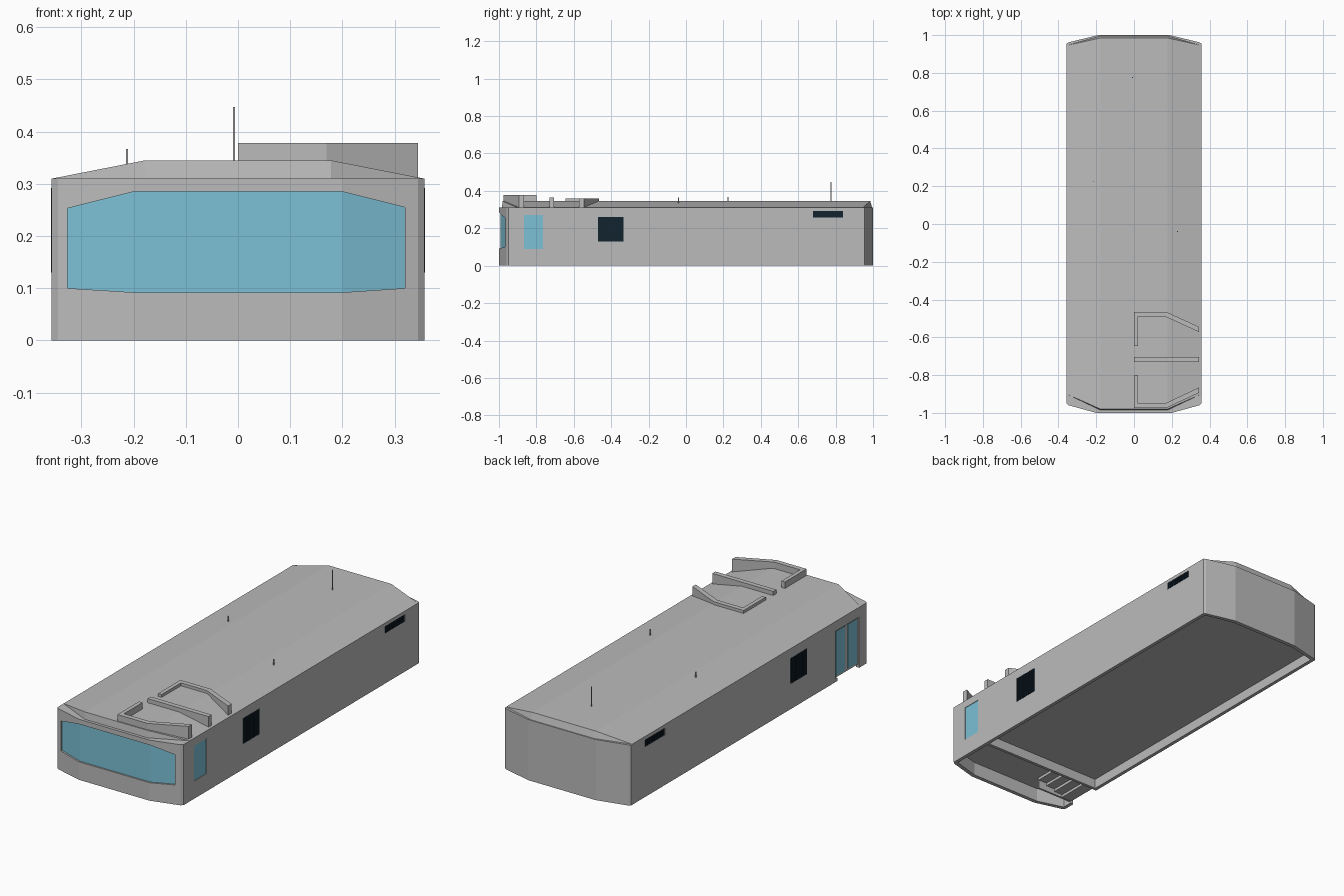
import bpy, bmesh
from mathutils import Vector

cube = bpy.data.objects.get("Cube")
if cube:
    bpy.data.objects.remove(cube, do_unlink=True)


def material(name, rgb):
    m = bpy.data.materials.new(name)
    m.use_nodes = True
    m.diffuse_color = (*rgb, 1)
    bsdf = next(n for n in m.node_tree.nodes if n.type == 'BSDF_PRINCIPLED')
    bsdf.inputs["Base Color"].default_value = (*rgb, 1)
    return m


GREY = material("body grey", (0.5, 0.5, 0.5))
GLASS = material("pale blue glass", (0.2, 0.53, 0.67))
DARK = material("grille navy", (0.006, 0.017, 0.028))


def finish(name, bm, mat):
    bmesh.ops.recalc_face_normals(bm, faces=bm.faces)
    me = bpy.data.meshes.new(name)
    bm.to_mesh(me)
    bm.free()
    me.materials.append(mat)
    ob = bpy.data.objects.new(name, me)
    bpy.context.collection.objects.link(ob)
    return ob


def prism(name, pts, lo, hi, mat=GREY, axis='z'):
    """Extrude a flat outline (xy for axis z, xz for axis y)."""
    place = (lambda p, d: (p[0], p[1], d)) if axis == 'z' else (lambda p, d: (p[0], d, p[1]))
    bm = bmesh.new()
    face = bm.faces.new([bm.verts.new(place(p, lo)) for p in pts])
    ext = bmesh.ops.extrude_face_region(bm, geom=[face])
    move = Vector(place((0, 0), hi - lo))
    bmesh.ops.translate(bm, vec=move, verts=[v for v in ext["geom"] if isinstance(v, bmesh.types.BMVert)])
    return finish(name, bm, mat)


def box(name, x, y, z, mat=GREY):
    return prism(name, [(x[0], y[0]), (x[1], y[0]), (x[1], y[1]), (x[0], y[1])], z[0], z[1], mat)


def cut(target, cutter):
    mod = target.modifiers.new("cut", 'BOOLEAN')
    mod.operation = 'DIFFERENCE'
    mod.solver = 'EXACT'
    mod.object = cutter
    bpy.context.view_layer.objects.active = target
    bpy.ops.object.modifier_apply(modifier=mod.name)
    bpy.data.objects.remove(cutter, do_unlink=True)


def mirrored(half):
    """Complete an outline given for +x, listed front to back."""
    return half + [(-x, y) for x, y in reversed(half)]


# Body walls
W = 0.357
body = prism("body", mirrored([(0.2, -1), (0.345, -0.96), (W, -0.95),
                               (W, 0.955), (0.345, 0.962), (0.19, 1)]), 0, 0.31)

# Hollow underside: long rear bay and front bay with a bulkhead between
R = W - 0.018
cut(body, prism("rear_bay", mirrored([(R, -0.7), (R, 0.945), (0.19, 0.98)]), -0.1, 0.05))
cut(body, prism("front_bay", mirrored([(0.2, -0.98), (R, -0.94), (R, -0.715)]), -0.1, 0.07))

# Windscreen recessed in a bent opening
cut(body, prism("windscreen_opening",
                [(-0.327, 0.1), (-0.327, 0.253), (-0.2, 0.285), (0.2, 0.285),
                 (0.32, 0.255), (0.32, 0.1), (0.2, 0.092), (-0.2, 0.092)], -1.1, -0.945, axis='y'))
prism("windscreen", mirrored([(0.2, -0.992), (0.335, -0.953), (0.335, -0.93)]), 0.085, 0.29, GLASS)


def side_panel(name, side, y, z, mat, depth=0.006):
    """Recess a rectangle in a side wall and lay a thin plate in it."""
    xs = sorted((side * (W - depth), side * (W + 0.05)))
    cut(body, box("recess", xs, y, z))
    xs = sorted((side * (W - depth - 0.002), side * (W - depth + 0.003)))
    return box(name, xs, y, z, mat)


# Driver window
side_panel("driver_window", 1, (-0.865, -0.765), (0.09, 0.27), GLASS)

# Side grilles with upright slats
for side, label in ((1, "left"), (-1, "right")):
    for part, y, z in (("grille", (-0.47, -0.335), (0.13, 0.26)),
                       ("rear_vent", (0.68, 0.84), (0.257, 0.292))):
        side_panel(f"{label}_{part}", side, y, z, DARK)
        count = 12
        step = (y[1] - y[0]) / count
        for i in range(count):
            a = y[0] + step * (i + 0.25)
            xs = sorted((side * (W - 0.005), side * (W + 0.001)))
            box(f"{label}_{part}_slat", xs, (a, a + step / 2), z, DARK)

# Door: recessed, two glass leaves, open below
cut(body, box("door_recess", (-0.4, -W + 0.008), (-0.89, -0.7), (0.015, 0.26)))
cut(body, box("door_sill_gap", (-0.4, -0.3), (-0.89, -0.715), (-0.1, 0.016)))
for y in ((-0.785, -0.71), (-0.883, -0.808)):
    box("door_glass", (-W + 0.006, -W + 0.011), y, (0.025, 0.252), GLASS)

# Entry steps and their inner side panel
for i in range(4):
    x = -R + 0.05 * i
    z = 0.014 + 0.014 * i
    box("entry_step", (x, x + 0.052), (-0.89, -0.715), (z, z + 0.016))
box("step_side_panel", (-R, -R + 0.2), (-0.9, -0.89), (0.012, 0.07))

# Roof with sloped shoulders, set back from the wall tops
bm = bmesh.new()
for s in (1, -1):
    for p in ((W, -0.9, 0.31), (W, 0.945, 0.31), (0.178, -0.985, 0.31), (0.178, 0.995, 0.31),
              (0.178, -0.98, 0.345), (0.178, 0.985, 0.345)):
        bm.verts.new((s * p[0], p[1], p[2]))
bmesh.ops.convex_hull(bm, input=bm.verts)
bmesh.ops.dissolve_limit(bm, angle_limit=0.01, verts=bm.verts, edges=bm.edges)
finish("roof", bm, GREY)

# Raised rails on the roof
prism("front_roof_rail", [(0, -0.8), (0, -0.975), (0.17, -0.975), (0.345, -0.893),
                          (0.345, -0.865), (0.165, -0.95), (0.02, -0.95), (0.02, -0.8)], 0.305, 0.378)
box("middle_roof_rail", (0, 0.345), (-0.73, -0.705), (0.305, 0.366))
prism("rear_roof_rail", [(0, -0.645), (0, -0.465), (0.17, -0.465), (0.345, -0.545),
                         (0.345, -0.572), (0.165, -0.49), (0.02, -0.49), (0.02, -0.645)], 0.305, 0.36)

# Aerials
for x, y, top in ((-0.008, 0.775, 0.447), (-0.213, 0.225, 0.367), (0.23, -0.04, 0.366)):
    box("aerial", (x - 0.002, x + 0.002), (y - 0.002, y + 0.002), (0.32, top))
